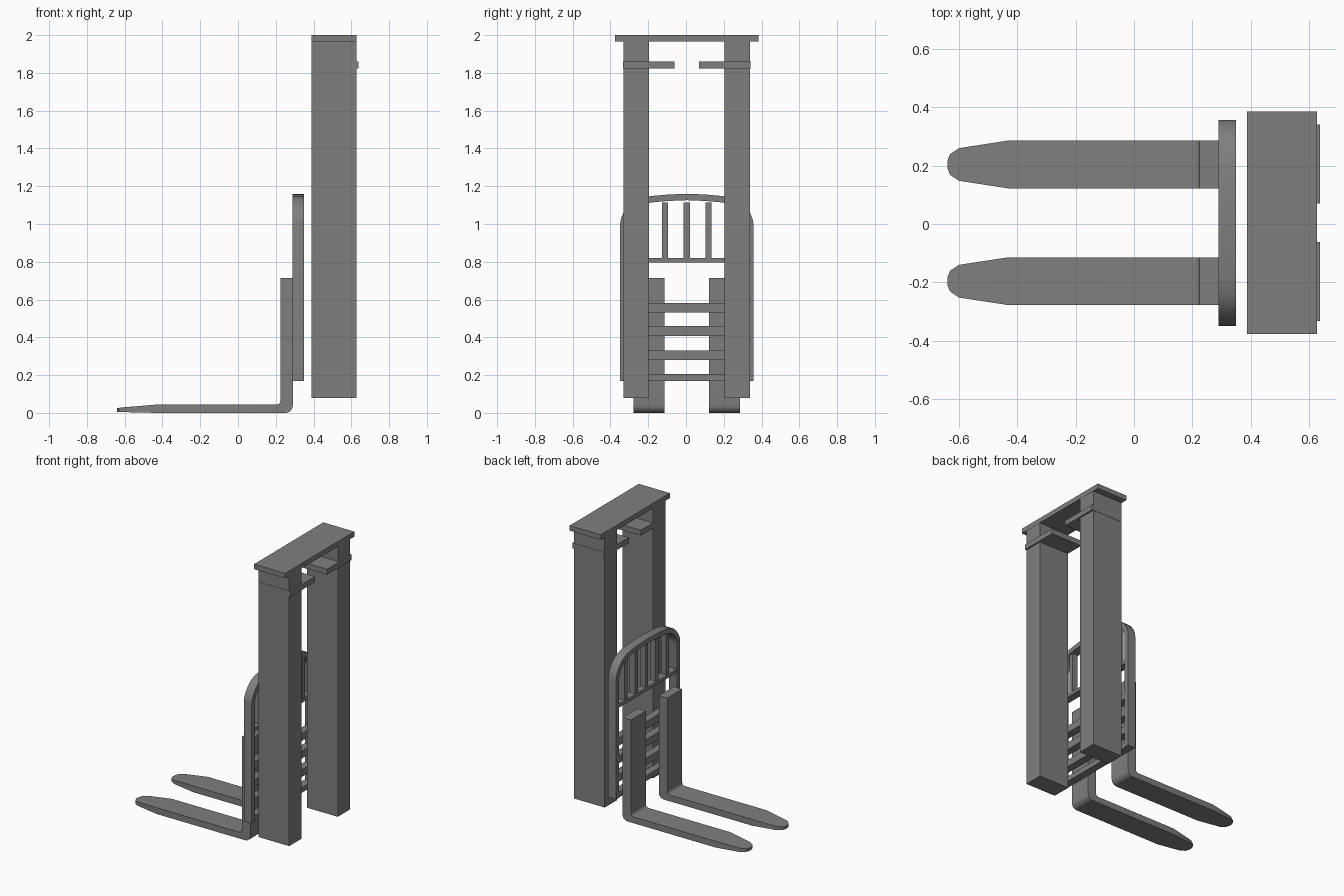
import bpy, bmesh, math

if "Cube" in bpy.data.objects:
    bpy.data.objects.remove(bpy.data.objects["Cube"])

CY = 0.004  # shared centre line in y
grey = bpy.data.materials.new("dark_grey_steel")
grey.diffuse_color = (0.21, 0.212, 0.212, 1)
grey.use_nodes = True
grey.node_tree.nodes["Principled BSDF"].inputs["Base Color"].default_value = grey.diffuse_color


def finish(name, bm, smooth=False):
    bmesh.ops.recalc_face_normals(bm, faces=bm.faces)
    me = bpy.data.meshes.new(name)
    bm.to_mesh(me)
    bm.free()
    me.materials.append(grey)
    ob = bpy.data.objects.new(name, me)
    bpy.context.collection.objects.link(ob)
    if smooth:
        bpy.ops.object.select_all(action='DESELECT')
        ob.select_set(True)
        bpy.context.view_layer.objects.active = ob
        bpy.ops.object.shade_smooth_by_angle(angle=math.radians(30))
    return ob


def box(name, x, y, z):
    bm = bmesh.new()
    bmesh.ops.create_cube(bm, size=1)
    for v in bm.verts:
        v.co = [r[0] + (c + 0.5) * (r[1] - r[0]) for c, r in zip(v.co, (x, y, z))]
    return finish(name, bm)


def sweep(name, sections, smooth=False):
    """Join four-point cross-sections into a closed solid."""
    bm = bmesh.new()
    rings = [[bm.verts.new(p) for p in s] for s in sections]
    for a, b in zip(rings, rings[1:]):
        for i in range(4):
            j = (i + 1) % 4
            bm.faces.new((a[i], a[j], b[j], b[i]))
    bm.faces.new(rings[0])
    bm.faces.new(rings[-1])
    return finish(name, bm, smooth)


def side_range(s, a, b):
    return tuple(sorted((CY + s * a, CY + s * b)))


# Mast: two uprights, top plate and the short inward brackets
for s, side in ((-1, "right"), (1, "left")):
    box(side + "_mast_upright", (0.39, 0.627), side_range(s, 0.2, 0.335), (0.08, 1.965))
    box(side + "_mast_bracket", (0.392, 0.638), side_range(s, 0.066, 0.337), (1.822, 1.86))
box("mast_top_plate", (0.388, 0.628), (CY - 0.381, CY + 0.381), (1.965, 2.0))

# Forks: (upper x, upper z, lower x, lower z, half width) from tip to heel top
stations = [(-0.64, 0.026, -0.64, 0.006, 0.012), (-0.63, 0.027, -0.63, 0.005, 0.036),
            (-0.6, 0.03, -0.6, 0.004, 0.056), (-0.43, 0.044, -0.43, 0, 0.082)]
for k in range(7):
    a = math.pi / 2 * k / 6
    c, d = math.sin(a), math.cos(a)
    stations.append((0.204 + 0.02 * c, 0.064 - 0.02 * d,
                     0.25 + 0.04 * c, 0.04 - 0.04 * d, 0.082))
stations.append((0.224, 0.715, 0.29, 0.715, 0.082))
for s, side in ((-1, "right"), (1, "left")):
    yc = CY + s * 0.2
    sweep(side + "_fork", [((ux, yc - w, uz), (ux, yc + w, uz), (lx, yc + w, lz), (lx, yc - w, lz))
                           for ux, uz, lx, lz, w in stations], True)

# Backrest frame: bent flat bar, outer half outline mirrored in y
half = [(0.353, 0.17), (0.353, 1.0), (0.348, 1.03), (0.335, 1.06), (0.312, 1.092),
        (0.28, 1.12), (0.24, 1.138), (0.19, 1.148), (0.1, 1.156)]
outline = [(-y, z) for y, z in half] + [(0, 1.16)] + half[::-1]
T = 0.034
sections = []
for i, (y, z) in enumerate(outline):
    p, q = outline[max(i - 1, 0)], outline[min(i + 1, len(outline) - 1)]
    dy, dz = q[0] - p[0], q[1] - p[1]
    n = math.hypot(dy, dz)
    iy, iz = y + T * dz / n, z - T * dy / n
    sections.append(((0.289, CY + y, z), (0.35, CY + y, z),
                     (0.35, CY + iy, iz), (0.289, CY + iy, iz)))
sweep("backrest_frame", sections, True)

# Cross bars of the carriage and the guard rail
for i, (z0, z1) in enumerate(((0.17, 0.207), (0.28, 0.33), (0.408, 0.46),
                              (0.532, 0.583), (0.796, 0.82))):
    box("cross_bar_%d" % (i + 1), (0.292, 0.345), (CY - 0.33, CY + 0.33), (z0, z1))

# Upright guard bars
for i in range(-2, 3):
    y = CY + i * 0.115
    top = 1.113 if abs(i) < 2 else 1.105
    box("guard_bar_%d" % (i + 3), (0.3, 0.34), (y - 0.016, y + 0.016), (0.815, top))
